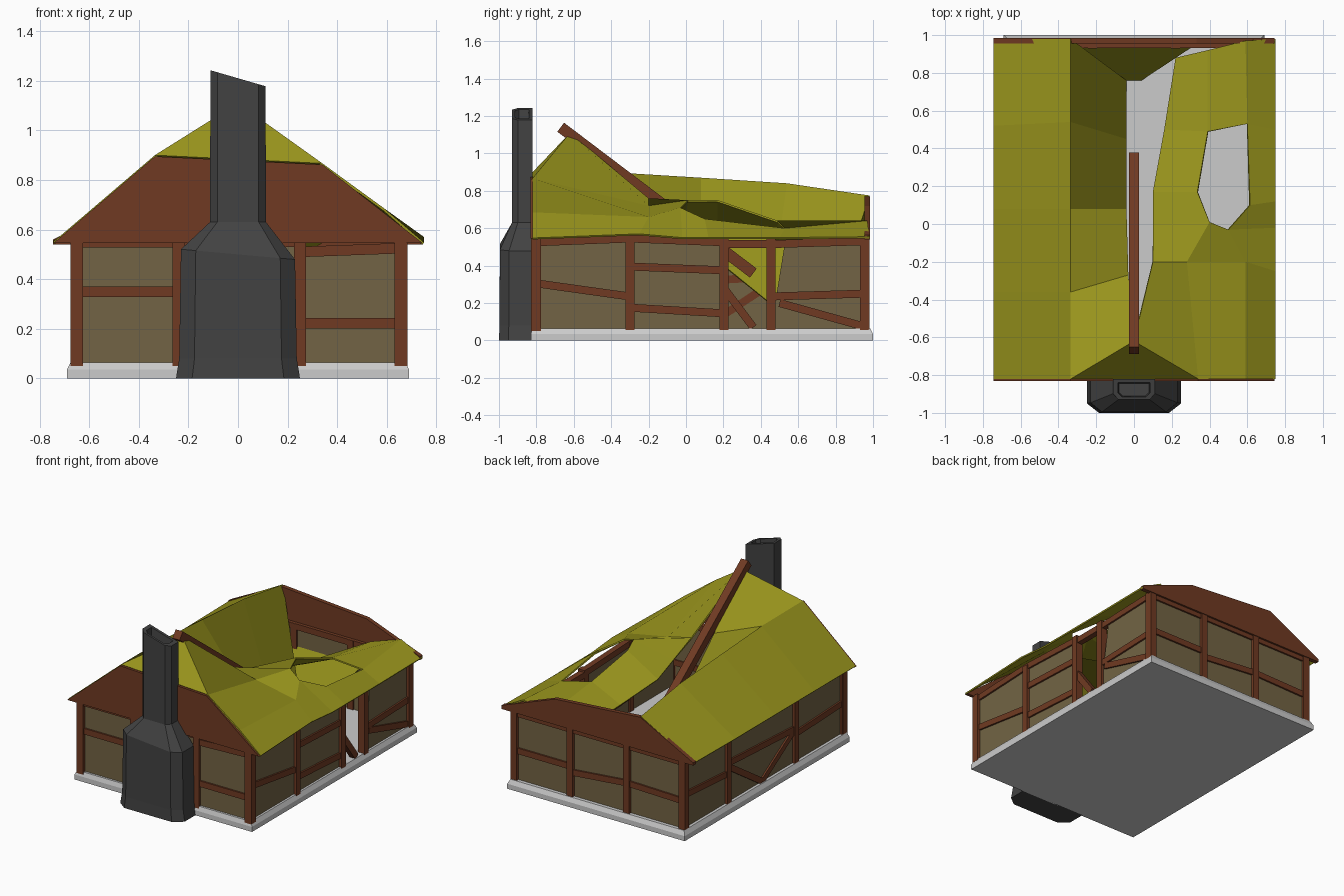
import bpy, bmesh, math
from mathutils import Vector

if "Cube" in bpy.data.objects:
    bpy.data.objects.remove(bpy.data.objects["Cube"])


def mat(name, c):
    m = bpy.data.materials.new(name)
    m.diffuse_color = (*c, 1)
    m.use_nodes = True
    m.node_tree.nodes["Principled BSDF"].inputs["Base Color"].default_value = m.diffuse_color
    return m


THATCH = mat("thatch", (0.32, 0.30, 0.012))
TIMBER = mat("timber", (0.16, 0.042, 0.016))
PLASTER = mat("plaster", (0.17, 0.127, 0.058))
STONE = mat("dark_stone", (0.055, 0.055, 0.055))


def make(name, verts, faces, material=None, thick=0):
    me = bpy.data.meshes.new(name)
    me.from_pydata([tuple(v) for v in verts], [], faces)
    bm = bmesh.new()
    bm.from_mesh(me)
    bmesh.ops.recalc_face_normals(bm, faces=bm.faces)
    if thick and sum(f.normal.z for f in bm.faces) < 0:
        bmesh.ops.reverse_faces(bm, faces=bm.faces)
    bm.to_mesh(me)
    bm.free()
    ob = bpy.data.objects.new(name, me)
    bpy.context.collection.objects.link(ob)
    if material:
        me.materials.append(material)
    if thick:
        s = ob.modifiers.new("thickness", "SOLIDIFY")
        s.thickness = thick
    return ob


def loft(name, rings, material=None):
    n = len(rings[0])
    faces = [tuple(range(n)), tuple((len(rings) - 1) * n + i for i in range(n))]
    for r in range(len(rings) - 1):
        for i in range(n):
            j = (i + 1) % n
            faces.append((r * n + i, r * n + j, (r + 1) * n + j, (r + 1) * n + i))
    return make(name, [v for r in rings for v in r], faces, material)


def beam(name, a, b, normal, width, depth):
    a, b, n = Vector(a), Vector(b), Vector(normal)
    s = (b - a).cross(n).normalized() * width / 2
    d = n * depth / 2
    return loft(name, [[p + s + d, p - s + d, p - s - d, p + s - d] for p in (a, b)], TIMBER)


def prism(name, pts, place, d0, d1, material):
    return loft(name, [[place(u, z, d) for u, z in pts] for d in (d0, d1)], material)


# Walls: (u, z) in the wall plane, d = outward distance from the wall line
def wall(name, place, posts, rails, panels):
    n = place(0, 0, 1) - place(0, 0, 0)
    for u in posts:
        beam(name + "_post", place(u, .05, 0), place(u, .55, 0), n, .047, .05)
    for u0, z0, u1, z1 in rails:
        beam(name + "_rail", place(u0, z0, -.003), place(u1, z1, -.003), n, .042, .04)
    for p in panels:
        prism(name + "_plaster", p, place, -.015, 0.005, PLASTER)


def rect(a, b):
    return [(a, .05), (b, .05), (b, .53), (a, .53)]


wall("front_wall", lambda u, z, d: Vector((u, -.8 - d, z)),
     [-.648, -.24, .25, .66],
     [(-.65, .548, .25, .55), (.25, .51, .66, .525), (-.65, .35, -.24, .35), (.25, .222, .66, .222)],
     [rect(-.65, .65)])
wall("right_wall", lambda u, z, d: Vector((.655 + d, u, z)),
     [-.805, -.3, .203, .455, .953],
     [(-.8, .525, -.3, .545), (-.3, .545, .2, .525), (.2, .515, .46, .515), (.46, .515, .95, .53),
      (-.8, .305, -.3, .235), (-.3, .395, .2, .375), (-.3, .175, .2, .145),
      (.455, .235, .95, .25), (.5, .2, .95, .075), (.21, .27, .36, .07)],
     [rect(-.8, .2), [(.47, .05), (.95, .05), (.95, .53), (.53, .53), (.48, .22)]])
wall("back_wall", lambda u, z, d: Vector((u, .955 + d, z)),
     [-.65, -.22, .22, .655],
     [(-.65, .53, .65, .53), (-.65, .26, -.22, .27), (-.22, .27, .22, .23), (.22, .27, .65, .27)],
     [rect(-.65, .65)])
wall("left_wall", lambda u, z, d: Vector((-.65 - d, u, z)),
     [-.805, -.27, .48, .953],
     [(-.8, .53, .95, .53), (-.8, .28, -.27, .26), (-.27, .3, .48, .34), (.48, .27, .95, .3),
      (-.27, .3, .1, .07), (.1, .07, .48, .32)],
     [rect(-.8, .95)])

# Stone floor slab
loft("foundation", [[(-x, y0, z), (x, y0, z), (x, y1, z), (-x, y1, z)]
                    for x, y0, y1, z in ((.69, -.83, 1, 0), (.69, -.83, 1, .035), (.675, -.82, .985, .065))])

# Boarded gables
fy = lambda u, z, d: Vector((u, d, z))
prism("front_gable", [(-.745, .545), (-.335, .895), (.34, .862), (.745, .545)], fy, -.832, -.81, TIMBER)
prism("back_gable", [(-.745, .54), (-.745, .56), (-.335, .77), (.33, .72), (.745, .565), (.745, .54)],
      fy, .955, .985, TIMBER)


# Collapsed roof: grids of points, rows running along y
def sheet(name, rows, skip=()):
    n = len(rows[0])
    faces = [(r * n + c, r * n + c + 1, (r + 1) * n + c + 1, (r + 1) * n + c)
             for r in range(len(rows) - 1) for c in range(n - 1) if (r, c) not in skip]
    return make(name, [p for r in rows for p in r], faces, THATCH, .01)


sheet("roof_left", [
    [(-.745, -.82, .55), (-.335, -.82, .9), (0, -.62, 1.11)],
    [(-.745, -.36, .55), (-.335, -.36, .897), (-.03, -.27, .8)],
    [(-.745, .08, .55), (-.335, .08, .87), (-.04, .08, .5)],
    [(-.745, .52, .55), (-.335, .54, .84), (-.04, .45, .2)],
    [(-.745, .98, .555), (-.335, .98, .775), (-.04, .76, .07)]])
sheet("roof_right", [
    [(0, -.62, 1.11), (.34, -.82, .867), (.59, -.82, .685), (.75, -.82, .548)],
    [(.1, -.2, .76), (.28, -.2, .72), (.59, -.2, .66), (.75, -.25, .57)],
    [(.1, 0, .68), (.4, .01, .75), (.5, -.03, .71), (.75, -.02, .55)],
    [(.1, .17, .61), (.335, .17, .75), (.615, .1, .65), (.75, .12, .55)],
    [(.16, .5, .54), (.39, .49, .64), (.6, .53, .6), (.75, .5, .55)],
    [(.22, .88, .48), (.39, .92, .59), (.59, .97, .64), (.75, .98, .555)]],
    skip={(2, 1), (3, 1)})
make("front_hip", [(-.335, -.82, .9), (.34, -.82, .867), (0, -.62, 1.11)], [(0, 1, 2)], THATCH, .01)
make("fallen_back_hip", [(-.33, .945, .4), (.32, .945, .4), (.04, .76, .07), (-.04, .76, .07)],
     [(0, 1, 2, 3)], THATCH, .01)

# Slipped ridge beam
beam("ridge_beam", (0, -.67, 1.14), (0, .36, .36), (1, 0, 0), .06, .055)


# Chimney stack with a hollow slanted top
def ring(w, front, z, back=-.82, tilt=0):
    cx, cy = w * .74, (back - front) * .28
    pts = [(-w, back), (-w, front + cy), (-cx, front), (cx, front), (w, front + cy), (w, back)]
    return [(x, y, z - tilt * x) for x, y in pts]


loft("chimney", [ring(.25, -1, 0), ring(.237, -.997, .08), ring(.23, -.995, .5, tilt=.09),
                 ring(.113, -.93, .63), ring(.111, -.93, 1.21, tilt=.29),
                 ring(.085, -.915, 1.21, -.84, .29), ring(.08, -.91, 1.15, -.845)], STONE)
